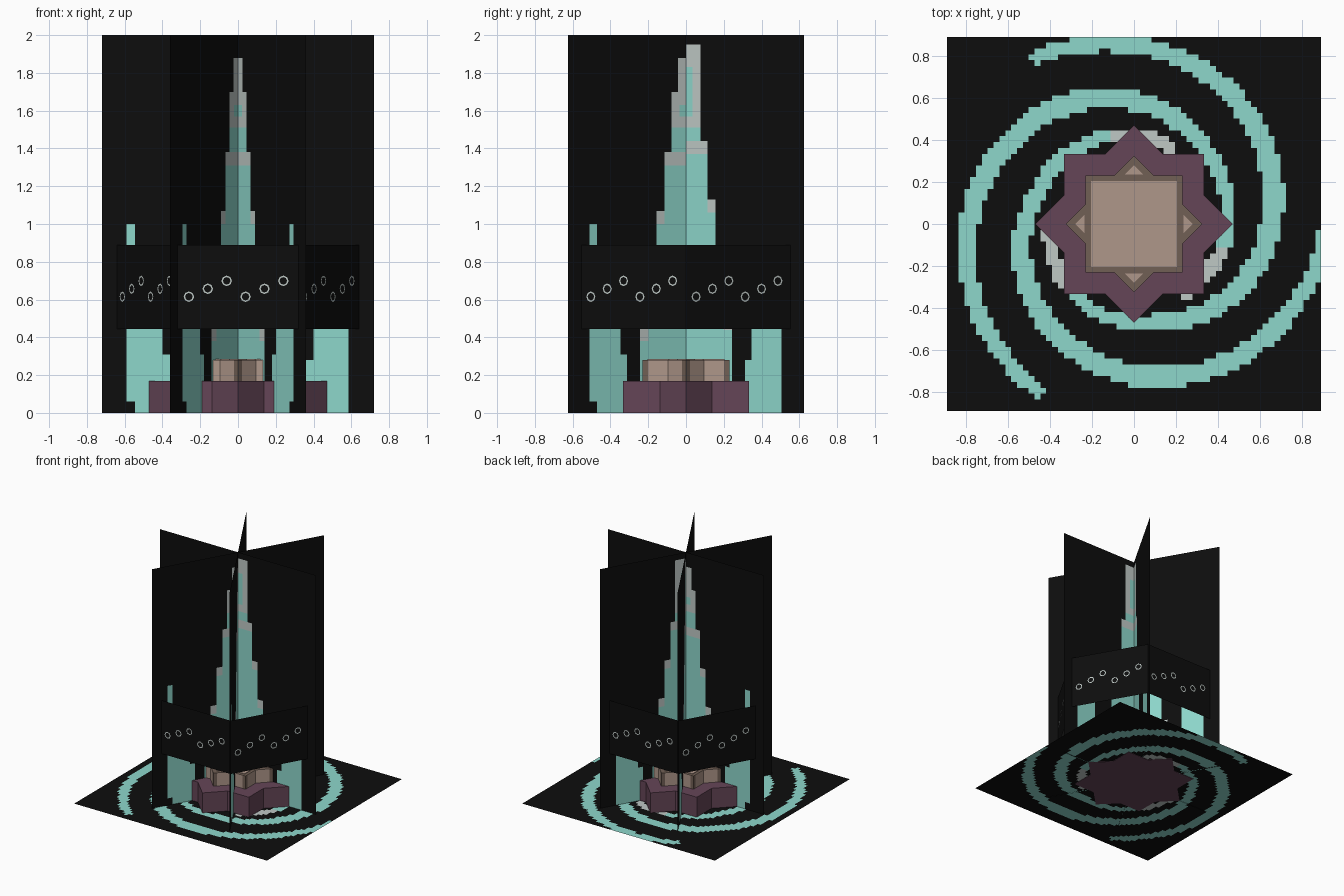
import bpy, bmesh, math
from mathutils import Vector, Matrix

cube = bpy.data.objects.get("Cube")
if cube:
    bpy.data.objects.remove(cube)


def material(name, rgb):
    m = bpy.data.materials.new(name)
    m.use_nodes = True
    m.diffuse_color = (*rgb, 1)
    m.node_tree.nodes["Principled BSDF"].inputs["Base Color"].default_value = (*rgb, 1)
    return m


BLACK = material("black", (0.004, 0.004, 0.004))
TEAL = material("pale teal", (0.27, 0.68, 0.60))
GREY = material("light grey", (0.52, 0.58, 0.56))
PLUM = material("plum", (0.13, 0.06, 0.095))
TAN = material("tan", (0.43, 0.31, 0.255))
BROWN = material("brown", (0.165, 0.115, 0.09))


def finish(name, bm, mats):
    me = bpy.data.meshes.new(name)
    bm.to_mesh(me)
    bm.free()
    for m in mats:
        me.materials.append(m)
    ob = bpy.data.objects.new(name, me)
    bpy.context.collection.objects.link(ob)
    return ob


def sheet(name, us, vs, rule, place, mats):
    """Flat grid whose cells are coloured by rule(u, v)."""
    bm = bmesh.new()
    rows = [[bm.verts.new(place(u, v)) for u in us] for v in vs]
    for j in range(len(vs) - 1):
        for i in range(len(us) - 1):
            f = bm.faces.new((rows[j][i], rows[j][i + 1], rows[j + 1][i + 1], rows[j + 1][i]))
            f.material_index = rule((us[i] + us[i + 1]) / 2, (vs[j] + vs[j + 1]) / 2)
    return finish(name, bm, mats)


def prism(name, pts, z0, z1, mats, side_rule=lambda i: 0):
    bm = bmesh.new()
    low = [bm.verts.new((x, y, z0)) for x, y in pts]
    high = [bm.verts.new((x, y, z1)) for x, y in pts]
    bm.faces.new(low[::-1])
    bm.faces.new(high)
    for i in range(len(pts)):
        j = (i + 1) % len(pts)
        f = bm.faces.new((low[i], low[j], high[j], high[i]))
        f.material_index = side_rule(i)
    return finish(name, bm, mats)


def polar(r, deg):
    a = math.radians(deg)
    return Vector((r * math.cos(a), r * math.sin(a)))


# Floor with three spiral arms in square cells
def spiral(x, y):
    r, ang = math.hypot(x, y), math.degrees(math.atan2(y, x))
    for start in (122, 2, -118):
        turn = (start - ang) % 360
        if turn > 300:
            continue
        mid = max(0.92 - 0.0022 * turn, 0.64 - 0.0008 * turn)
        half = 0.033 + 0.018 * math.sin(math.pi * min(turn / 230, 1))
        if abs(r - mid) < half:
            return 2 if turn > 258 else 1
    return 0


F = 0.89
cells = [-F + 2 * F * i / 64 for i in range(65)]
sheet("floor", cells, cells, spiral, lambda u, v: (u, v, 0.003), [BLACK, TEAL, GREY])

# Three crossed panels painted with a stepped tower and side turrets
paint = []  # u0, u1, z0, z1, colour
for i in range(4):
    w, zl, zr = 0.28 - 0.05 * i, 0.45 + 0.31 * i, 0.51 + 0.31 * i
    paint += [(-w, 0, 0, zl, 1), (0, w, 0, zr, 1)]
    paint += [(-w, 0, zl - 0.07, zl, 2), (0, w, zr - 0.07, zr, 2)]
paint += [
    # spire
    (-0.09, 0, 1.38, 1.51, 1), (0, 0.09, 1.44, 1.51, 1),
    (-0.09, 0, 1.51, 1.7, 2), (-0.05, 0, 1.7, 1.88, 2), (0, 0.09, 1.51, 1.95, 2),
    (-0.04, 0, 1.57, 1.63, 1), (0, 0.04, 1.57, 1.83, 1),
    # turrets
    (-0.59, -0.40, 0.06, 0.62, 1), (-0.59, -0.36, 0.06, 0.31, 1), (-0.545, -0.36, 0, 0.06, 1),
    (-0.59, -0.545, 0.62, 1.0, 1),
    (0.40, 0.585, 0, 0.62, 1), (0.36, 0.40, 0, 0.28, 1),
]


def tower(u, z):
    colour = 0
    for u0, u1, z0, z1, c in paint:
        if u0 < u < u1 and z0 < z < z1:
            colour = c
    return colour


def lines(values):
    return sorted({round(v, 3) for v in values})


us = lines([-0.72, 0, 0.72] + [v for p in paint for v in p[:2]])
zs = lines([0, 2] + [v for p in paint for v in p[2:4]])
for k in range(3):
    d = polar(1, 60 * k)
    sheet(f"tower_panel_{k + 1}", us, zs, tower,
          lambda u, z: (u * d.x, u * d.y, z), [BLACK, TEAL, GREY])

# Open six-sided band
bm = bmesh.new()
corners = [polar(0.64, 60 * k) for k in range(6)]
low = [bm.verts.new((*c, 0.445)) for c in corners]
high = [bm.verts.new((*c, 0.89)) for c in corners]
for k in range(6):
    j = (k + 1) % 6
    bm.faces.new((low[k], low[j], high[j], high[k]))
finish("band", bm, [BLACK])

# Small rings rising in threes on both sides of each band wall
bm = bmesh.new()
for k in range(6):
    normal = polar(1, 60 * k + 30)
    along = Vector((-normal.y, normal.x))
    for i in range(6):
        s, z = -0.26 + 0.1 * i, 0.615 + 0.042 * (i % 3)
        for off in (-0.003, 0.003):
            c = normal * (0.64 * math.cos(math.pi / 6) + off) + along * s
            loops = []
            for rad in (0.02, 0.028):
                spots = [polar(rad, 45 * n) for n in range(8)]
                loops.append([bm.verts.new((*(c + along * p.x), z + p.y)) for p in spots])
            for n in range(8):
                m = (n + 1) % 8
                bm.faces.new((loops[0][n], loops[1][n], loops[1][m], loops[0][m]))
finish("band_rings", bm, [GREY])


# Eight-pointed star tiers
def star(tip, split=0.78):
    notch = tip * math.cos(math.pi / 4) / math.cos(math.pi / 8)
    pts = []
    for k in range(8):
        a, b, c = polar(notch, 45 * k - 22.5), polar(tip, 45 * k), polar(notch, 45 * k + 22.5)
        pts += [a, a.lerp(b, split), b, c.lerp(b, split)]
    return pts


prism("star_base", star(0.47), 0, 0.17, [PLUM])
upper = prism("star_upper", star(0.325), 0.17, 0.28, [TAN, BROWN],
              lambda i: 1 if i % 4 in (1, 2) else 0)
upper.data.polygons[1].material_index = 1

# Inlays on the upper tier
prism("roof_inlay", [polar(0.205 * math.sqrt(2), 45 + 90 * k) for k in range(4)],
      0.28, 0.284, [TAN])
for k in range(4):
    turn = Matrix.Rotation(math.pi / 2 * k, 2)
    pts = [turn @ Vector(p) for p in ((0.235, -0.045), (0.28, 0), (0.235, 0.045))]
    prism(f"point_inlay_{k + 1}", pts, 0.28, 0.284, [TAN])
